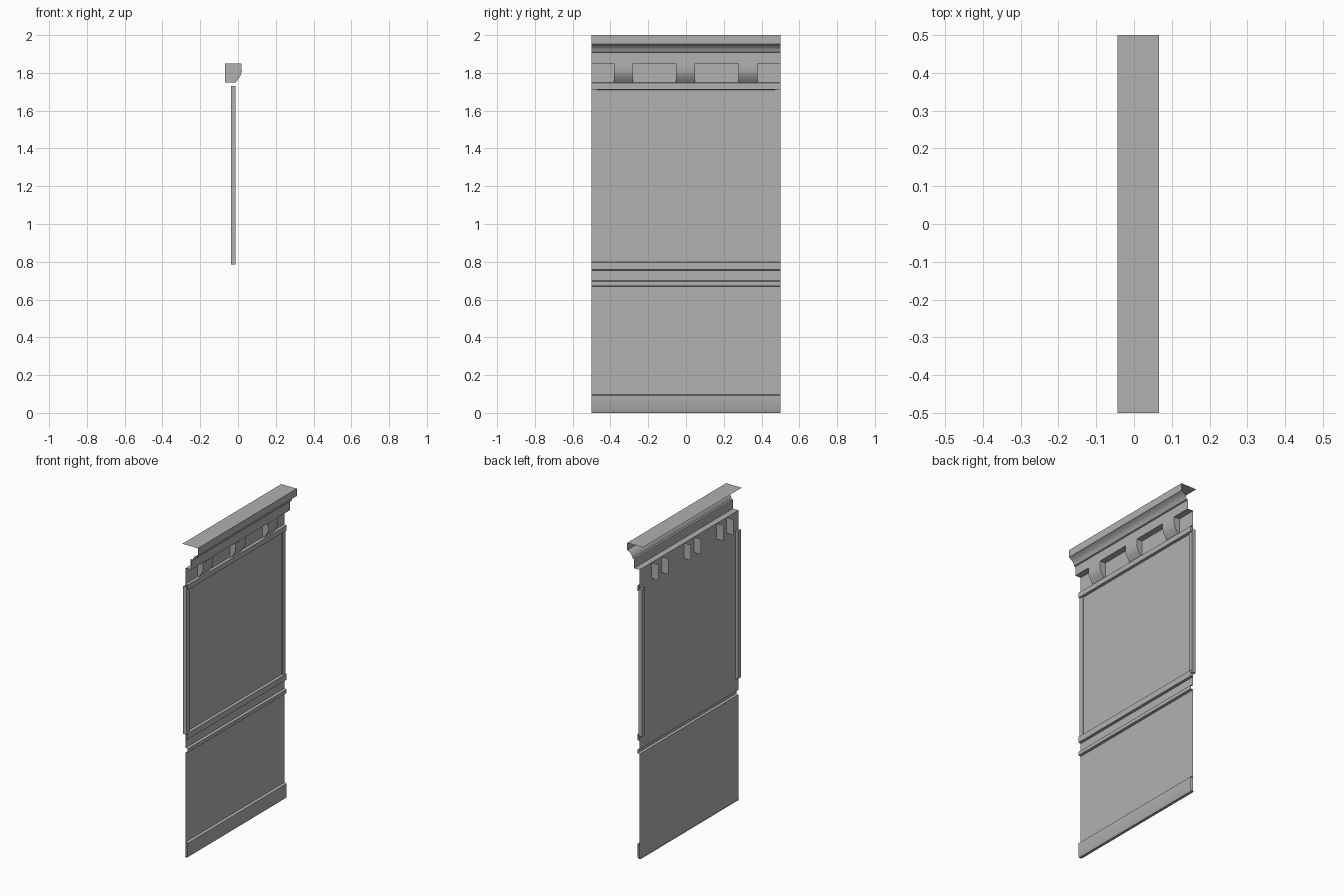
import bpy, bmesh, math

if "Cube" in bpy.data.objects:
    bpy.data.objects.remove(bpy.data.objects["Cube"])

grey = bpy.data.materials.new("mid_grey")
grey.diffuse_color = (0.44, 0.44, 0.44, 1)
grey.use_nodes = True
grey.node_tree.nodes["Principled BSDF"].inputs["Base Color"].default_value = grey.diffuse_color

def extrude_profile(name, pts, y0, y1, closed=False, sides=False):
    """Sweep an (x, z) profile along y; open profiles make a thin sheet."""
    bm = bmesh.new()
    a = [bm.verts.new((x, y0, z)) for x, z in pts]
    b = [bm.verts.new((x, y1, z)) for x, z in pts]
    n = len(pts)
    for i in range(n if closed else n - 1):
        j = (i + 1) % n
        bm.faces.new((a[i], b[i], b[j], a[j]))
    if sides:
        bm.faces.new(a)
        bm.faces.new(b[::-1])
    me = bpy.data.meshes.new(name)
    bm.to_mesh(me)
    bm.free()
    me.materials.append(grey)
    ob = bpy.data.objects.new(name, me)
    bpy.context.collection.objects.link(ob)
    # smooth curves, crisp corners
    bpy.ops.object.select_all(action='DESELECT')
    ob.select_set(True)
    bpy.context.view_layer.objects.active = ob
    bpy.ops.object.shade_smooth_by_angle(angle=math.radians(32))
    return ob

W = -0.021    # wall face
R = -0.006    # rail face

def rail(z0, z1):
    """Small moulding standing proud of the wall."""
    return [(W, z0), (R, z0 + 0.003), (R, z1 - 0.004), (W, z1)]

# skirting, dado rails and picture rail
skirting = [(-0.028, 0), (R - 0.005, 0), (R, 0.009), (R, 0.093), (W, 0.098)]
extrude_profile("skirting", skirting, -0.5, 0.5)
for name, z0, z1 in (("lower_dado_rail", 0.67, 0.70),
                     ("upper_dado_rail", 0.755, 0.80),
                     ("picture_rail", 1.71, 1.75)):
    extrude_profile(name, rail(z0, z1), -0.5, 0.5)

# flat wall sheets, parted behind the lower dado rail
extrude_profile("lower_wall", [(W, 0), (W, 0.67)], -0.5, 0.5)
extrude_profile("upper_wall", [(W, 0.70), (W, 1.85)], -0.5, 0.5)

# cornice: shelf, fascia, cove and flat top cap
cornice = [(W, 1.85), (0.018, 1.85), (0.018, 1.908), (0.027, 1.911),
           (0.032, 1.925), (0.043, 1.94), (0.06, 1.95),
           (0.066, 1.953), (0.066, 2.0), (-0.044, 2.0)]
extrude_profile("cornice", cornice, -0.5, 0.5)

# vertical trim strips at both edges
strip = [(-0.038, 0.785), (-0.014, 0.785), (-0.014, 1.73), (-0.038, 1.73)]
for y0, y1 in ((-0.5, -0.472), (0.472, 0.5)):
    extrude_profile("edge_strip", strip, y0, y1, closed=True, sides=True)

# cornice brackets: curved front and two side cheeks, open back, top and bottom
front = [(-0.012, 1.75), (0.002, 1.768), (0.012, 1.785), (0.02, 1.806), (0.019, 1.85)]
cheek = [(-0.069, 1.75)] + front + [(-0.069, 1.85)]
for yc in (-0.33, -0.002, 0.328):
    extrude_profile("bracket_front", front, yc - 0.05, yc + 0.05)
    extrude_profile("bracket_underside", [(W, 1.75), front[0]], yc - 0.05, yc + 0.05)
    for y in (yc - 0.05, yc + 0.05):
        bm = bmesh.new()
        face = bm.faces.new([bm.verts.new((x, y, z)) for x, z in cheek])
        face.normal_update()
        if face.normal.y * (y - yc) < 0:
            face.normal_flip()
        me = bpy.data.meshes.new("bracket_cheek")
        bm.to_mesh(me)
        bm.free()
        me.materials.append(grey)
        bpy.context.collection.objects.link(bpy.data.objects.new("bracket_cheek", me))
